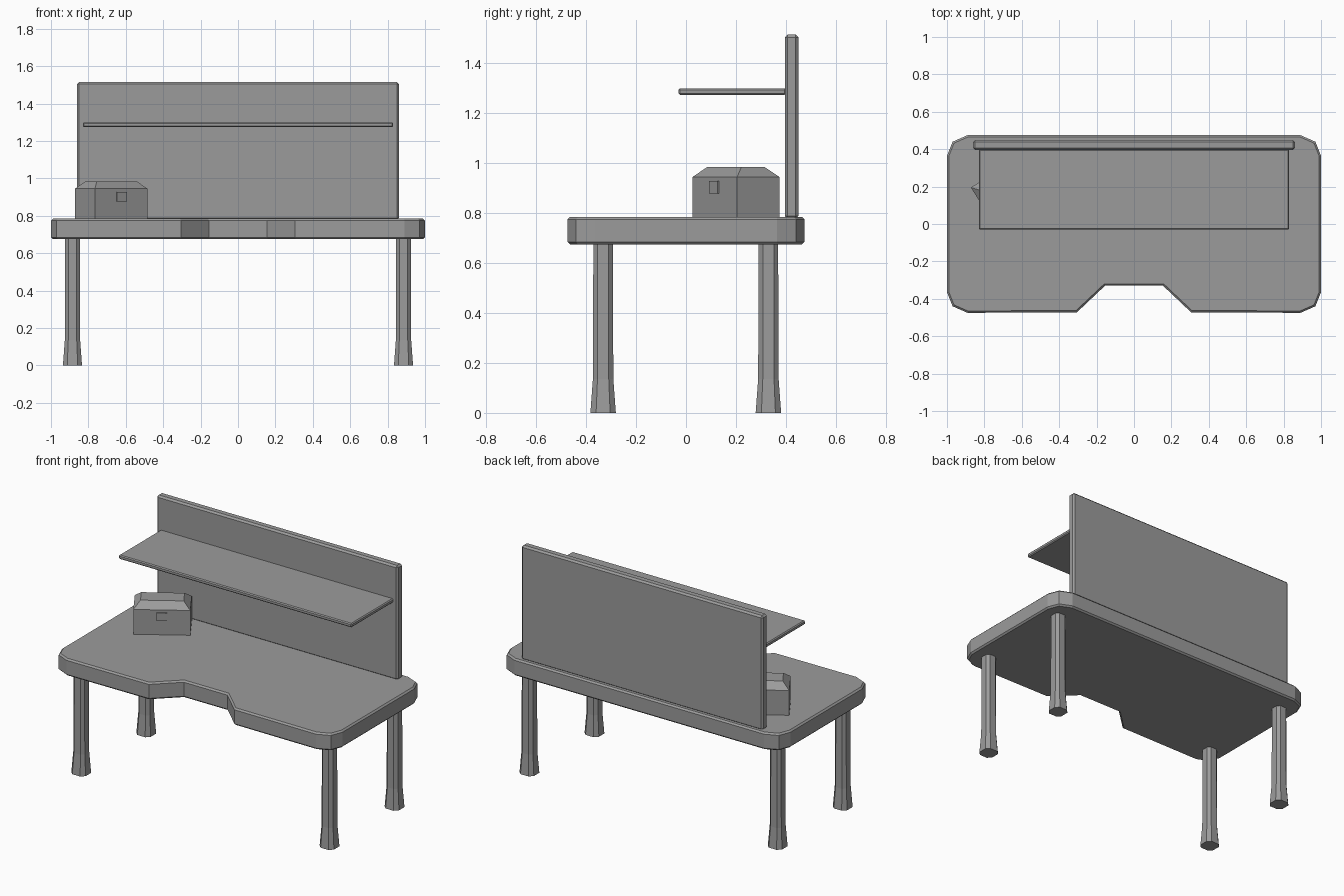
import bpy, bmesh
from math import radians
from mathutils import Matrix, Vector

old = bpy.data.objects.get("Cube")
if old:
    bpy.data.objects.remove(old, do_unlink=True)

GREY = (0.33, 0.33, 0.33, 1)
grey = bpy.data.materials.new("plain_grey")
grey.use_nodes = True
grey.diffuse_color = GREY
grey.node_tree.nodes["Principled BSDF"].inputs["Base Color"].default_value = GREY


def loft(name, rings, bevel=0, matrix=Matrix()):
    """Closed solid through a stack of equal-sized rings of points."""
    bm = bmesh.new()
    loops = [[bm.verts.new(p) for p in ring] for ring in rings]
    n = len(loops[0])
    for low, high in zip(loops, loops[1:]):
        for i in range(n):
            j = (i + 1) % n
            bm.faces.new((low[i], low[j], high[j], high[i]))
    bm.faces.new(loops[0][::-1])
    bm.faces.new(loops[-1])
    bmesh.ops.recalc_face_normals(bm, faces=bm.faces)
    mesh = bpy.data.meshes.new(name)
    bm.to_mesh(mesh)
    bm.free()
    mesh.materials.append(grey)
    obj = bpy.data.objects.new(name, mesh)
    obj.matrix_world = matrix
    bpy.context.collection.objects.link(obj)
    if bevel:
        mod = obj.modifiers.new("edge_chamfer", "BEVEL")
        mod.width = bevel
        mod.segments = 1
        mod.limit_method = "ANGLE"
        mod.angle_limit = radians(50)
    return obj


def rect(x, y, z):
    return [(-x, -y, z), (x, -y, z), (x, y, z), (-x, y, z)]


def box(name, size, centre, bevel=0, matrix=Matrix()):
    x, y, z = (s / 2 for s in size)
    place = matrix @ Matrix.Translation(centre)
    return loft(name, [rect(x, y, -z), rect(x, y, z)], bevel, place)


# Tabletop: mirrored outline with clipped corners and a knee notch in front
half = [(0.155, -0.33), (0.305, -0.472), (0.89, -0.475), (0.97, -0.44),
        (1, -0.365), (1, 0.365), (0.97, 0.44), (0.89, 0.475)]
outline = half + [(-x, y) for x, y in reversed(half)]
loft("tabletop", [[(x, y, z) for x, y in outline] for z in (0.675, 0.785)], 0.01)

# Back panel and shelf
box("back_panel", (1.72, 0.054, 0.737), (0, 0.423, 1.1465), 0.011)
box("shelf", (1.66, 0.43, 0.026), (0, 0.185, 1.287), 0.006)


# Legs: eight-sided posts flaring at the foot
def leg_ring(r, z):
    c = r * 0.55
    return [(r, -c, z), (r, c, z), (c, r, z), (-c, r, z),
            (-r, c, z), (-r, -c, z), (-c, -r, z), (c, -r, z)]


for side, x in (("left", 0.885), ("right", -0.885)):
    for end, y in (("front", -0.332), ("back", 0.33)):
        rings = [leg_ring(0.051, 0), leg_ring(0.041, 0.135), leg_ring(0.039, 0.68)]
        loft(f"{end}_{side}_leg", rings, 0, Matrix.Translation((x, y, 0)))

# Small chest, turned on the table, with a sloped lid and a latch
turn = Matrix.Translation((-0.678, 0.2, 0)) @ Matrix.Rotation(radians(32.5), 4, "Z")
loft("chest", [rect(0.1665, 0.1, 0.78), rect(0.1665, 0.1, 0.945),
               rect(0.1265, 0.055, 0.985)], 0, turn)
box("chest_latch", (0.062, 0.012, 0.05), (0, -0.102, 0.903), 0, turn)
